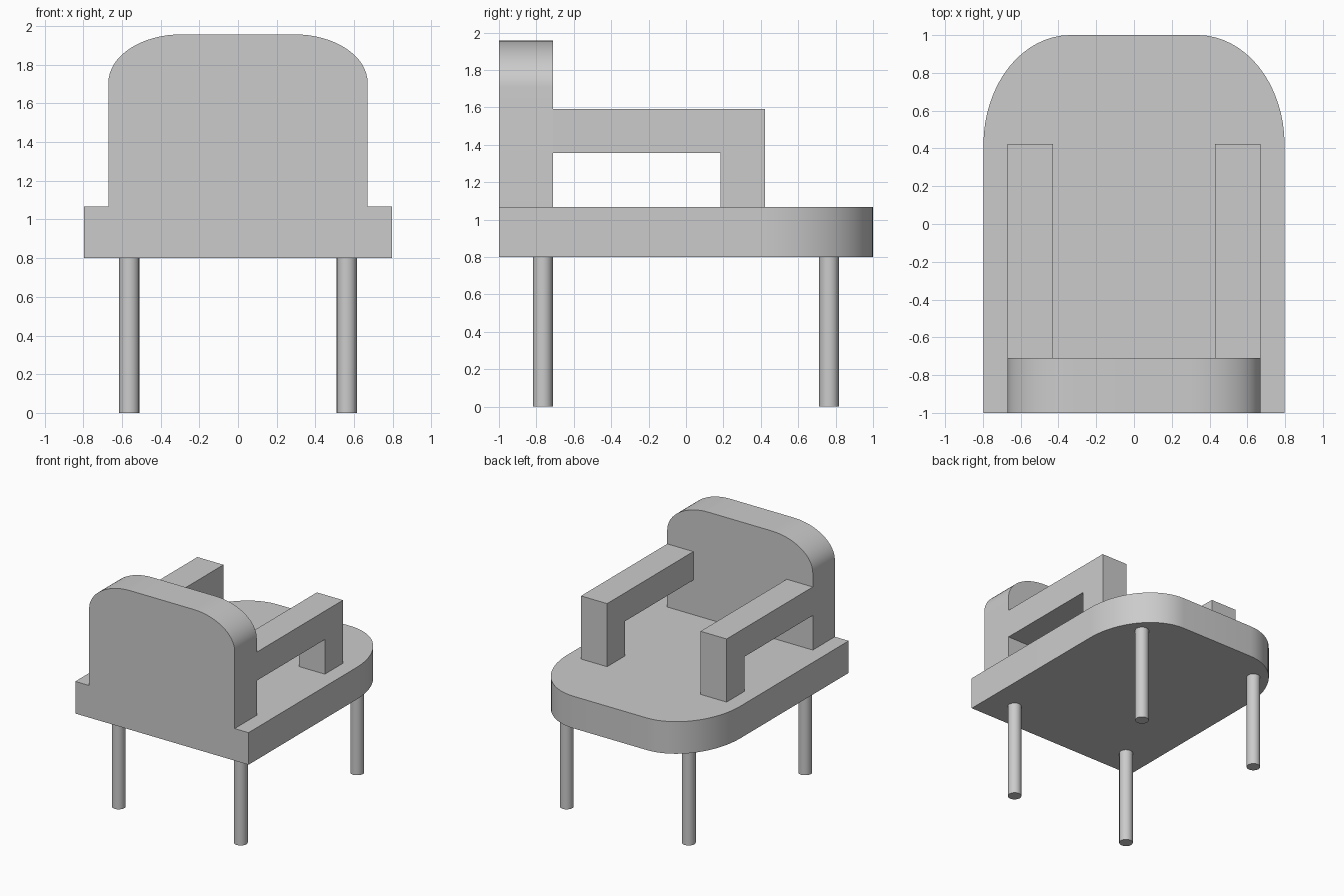
import bpy
import bmesh
import math
from mathutils import Vector

cube = bpy.data.objects.get("Cube")
if cube:
    bpy.data.objects.remove(cube)

grey = bpy.data.materials.new("plain grey")
grey.use_nodes = True
grey.diffuse_color = (0.6, 0.6, 0.6, 1)
grey.node_tree.nodes["Principled BSDF"].inputs["Base Color"].default_value = (0.6, 0.6, 0.6, 1)


def finish(obj, name):
    """Name, colour and shade a part."""
    obj.name = name
    obj.data.materials.clear()
    obj.data.materials.append(grey)
    bpy.ops.object.select_all(action='DESELECT')
    obj.select_set(True)
    bpy.context.view_layer.objects.active = obj
    bpy.ops.object.shade_smooth_by_angle(angle=math.radians(35))


def extrude(name, points, offset):
    """Solid from a flat outline pushed along an offset."""
    bm = bmesh.new()
    face = bm.faces.new([bm.verts.new(p) for p in points])
    result = bmesh.ops.extrude_face_region(bm, geom=[face])
    moved = [v for v in result["geom"] if isinstance(v, bmesh.types.BMVert)]
    bmesh.ops.translate(bm, verts=moved, vec=Vector(offset))
    bmesh.ops.recalc_face_normals(bm, faces=bm.faces)
    mesh = bpy.data.meshes.new(name)
    bm.to_mesh(mesh)
    bm.free()
    obj = bpy.data.objects.new(name, mesh)
    bpy.context.collection.objects.link(obj)
    finish(obj, name)


def rounded_outline(half, low, high, rx, ry, steps=16):
    """Rectangle whose two far corners are elliptical arcs."""
    right = []
    for i in range(steps + 1):
        a = math.pi / 2 * i / steps
        right.append((half - rx + rx * math.cos(a), high - ry + ry * math.sin(a)))
    left = [(-u, v) for u, v in reversed(right)]
    return [(half, low)] + right + left + [(-half, low)]


seat_bottom, seat_top = 0.8, 1.067
back_face = -0.71

# Seat slab, rounded at its open end
seat = rounded_outline(0.797, -1, 1, 0.46, 0.58)
extrude("seat", [(u, v, seat_bottom) for u, v in seat], (0, 0, seat_top - seat_bottom))

# Backrest with rounded upper corners
back = rounded_outline(0.67, seat_top, 1.957, 0.38, 0.25)
extrude("backrest", [(u, -1, v) for u, v in back], (0, back_face + 1, 0))

# Armrests: an L-shaped profile joined to the backrest
arm = [(back_face, 1.355), (0.185, 1.355), (0.185, seat_top),
       (0.423, seat_top), (0.423, 1.592), (back_face, 1.592)]
for side, s in (("left", 1), ("right", -1)):
    extrude(side + "_armrest", [(s * 0.43, y, z) for y, z in arm], (s * 0.24, 0, 0))

    # Legs
    for place, y in (("back", -0.765), ("front", 0.765)):
        bpy.ops.mesh.primitive_cylinder_add(vertices=16, radius=0.053, depth=seat_bottom,
                                            location=(s * 0.562, y, seat_bottom / 2))
        finish(bpy.context.object, f"{place}_{side}_leg")
